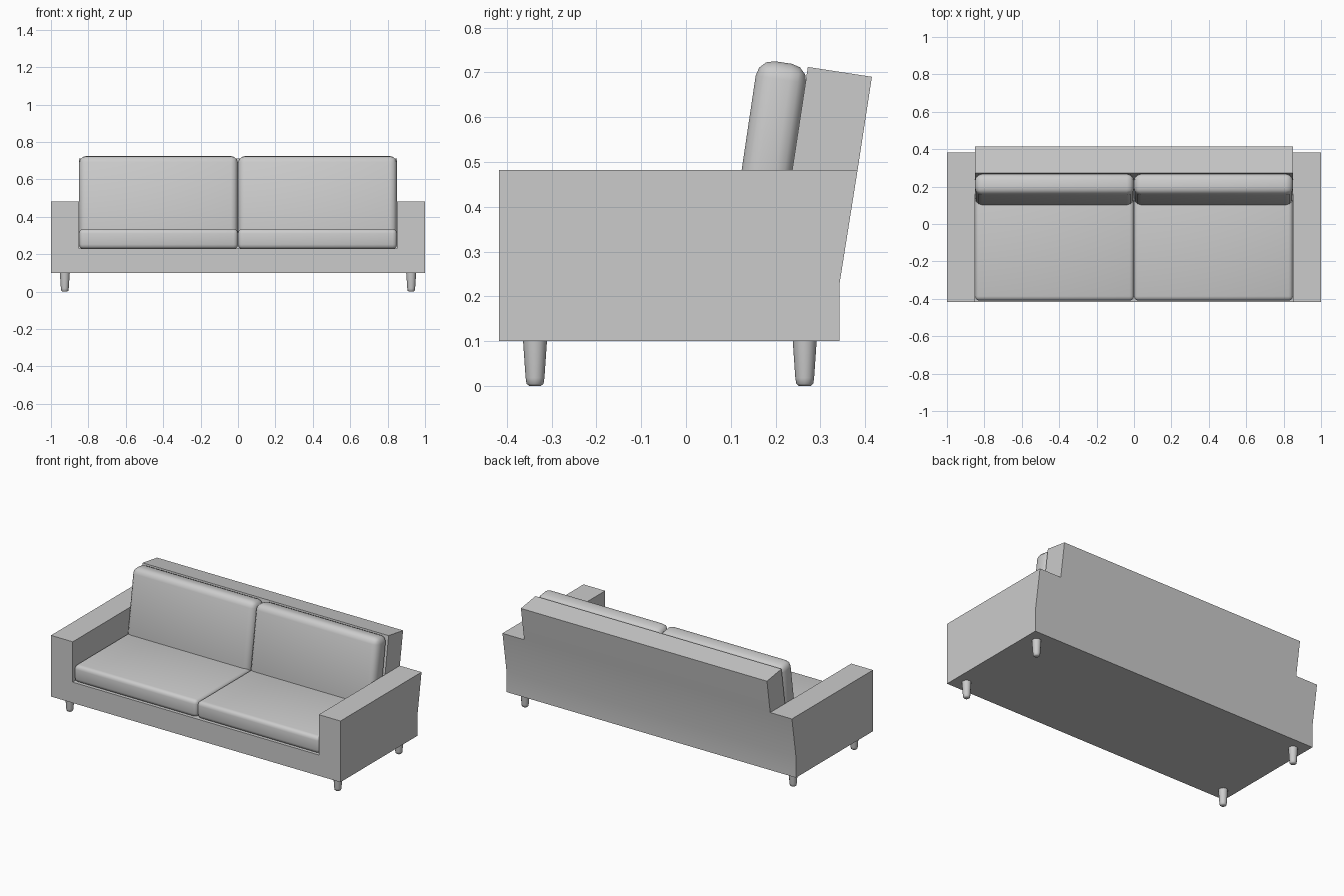
import bpy, bmesh, math
from mathutils import Matrix, Vector

if "Cube" in bpy.data.objects:
    bpy.data.objects.remove(bpy.data.objects["Cube"])


def finish(name, bm, angle=35):
    bmesh.ops.recalc_face_normals(bm, faces=bm.faces[:])
    mesh = bpy.data.meshes.new(name)
    bm.to_mesh(mesh)
    bm.free()
    ob = bpy.data.objects.new(name, mesh)
    bpy.context.collection.objects.link(ob)
    bpy.ops.object.select_all(action='DESELECT')
    ob.select_set(True)
    bpy.context.view_layer.objects.active = ob
    bpy.ops.object.shade_smooth_by_angle(angle=math.radians(angle))
    return ob


def raise_faces(bm, faces, place):
    """Extrude a group of faces and move the new vertices with place(x, y)."""
    geom = bmesh.ops.extrude_face_region(bm, geom=faces)['geom']
    bmesh.ops.delete(bm, geom=faces, context='FACES')
    for v in geom:
        if isinstance(v, bmesh.types.BMVert):
            v.co = place(v.co.x, v.co.y)
    return [f for f in geom if isinstance(f, bmesh.types.BMFace)]


# Frame: plan of arms, seat deck and back, raised in three levels
bm = bmesh.new()
xs, ys = (-1, -0.85, 0.85, 1), (-0.417, 0.197, 0.343)
plan = [[bm.verts.new((x, y, 0.10)) for x in xs] for y in ys]
cells = []
for j in range(2):
    for i in range(3):
        cells.append(bm.faces.new((plan[j][i], plan[j][i + 1],
                                   plan[j + 1][i + 1], plan[j + 1][i])))
bottom = bmesh.ops.duplicate(bm, geom=cells)
deck = raise_faces(bm, cells, lambda x, y: Vector((x, y, 0.23)))
upper = [f for f in deck
         if abs(f.calc_center_median().x) > 0.5 or f.calc_center_median().y > 0.1]
tops = raise_faces(bm, upper,
                   lambda x, y: Vector((x, y + (0.04 if y > 0 else 0), 0.482)))
back = [f for f in tops if abs(f.calc_center_median().x) < 0.5]
raise_faces(bm, back, lambda x, y: Vector((x, 0.272, 0.712)) if y < 0.3
            else Vector((x, 0.415, 0.69)))
bmesh.ops.remove_doubles(bm, verts=bm.verts[:], dist=0.0005)
finish("sofa_frame", bm)


# Cushions: rounded boxes
def cushion(name, size, centre, tilt, radius):
    bm = bmesh.new()
    bmesh.ops.create_cube(bm, size=1, matrix=Matrix.Diagonal((*size, 1)))
    bmesh.ops.bevel(bm, geom=bm.edges[:], offset=radius, segments=3,
                    profile=0.5, affect='EDGES')
    bm.transform(Matrix.Translation(centre) @ Matrix.Rotation(-tilt, 4, 'X'))
    return finish(name, bm, 60)


tilt = math.atan2(0.147, 0.989)
for side, label in ((-1, "left"), (1, "right")):
    cushion(f"{label}_seat_cushion", (0.85, 0.63, 0.107),
            (side * 0.425, -0.095, 0.2815), 0, 0.024)
    # centre sits at 0.109 across and 0.518 along the leaning back
    n, h = 0.109, 0.518
    y = n * math.cos(tilt) + h * math.sin(tilt)
    z = h * math.cos(tilt) - n * math.sin(tilt)
    cushion(f"{label}_back_cushion", (0.85, 0.114, 0.456),
            (side * 0.425, y, z), tilt, 0.038)

# Legs: tapered with a chamfered foot
for x in (-0.926, 0.926):
    for y in (-0.337, 0.265):
        bm = bmesh.new()
        rings = []
        for r, z in ((0.013, 0), (0.019, 0.005), (0.021, 0.018), (0.027, 0.105)):
            rings.append([bm.verts.new((x + r * math.cos(a), y + r * math.sin(a), z))
                          for a in (math.tau * k / 12 for k in range(12))])
        for low, high in zip(rings, rings[1:]):
            for k in range(12):
                m = (k + 1) % 12
                bm.faces.new((low[k], low[m], high[m], high[k]))
        bm.faces.new(rings[0])
        bm.faces.new(rings[-1])
        finish(("front" if y < 0 else "rear") + ("_left" if x < 0 else "_right") + "_leg",
               bm, 50)
